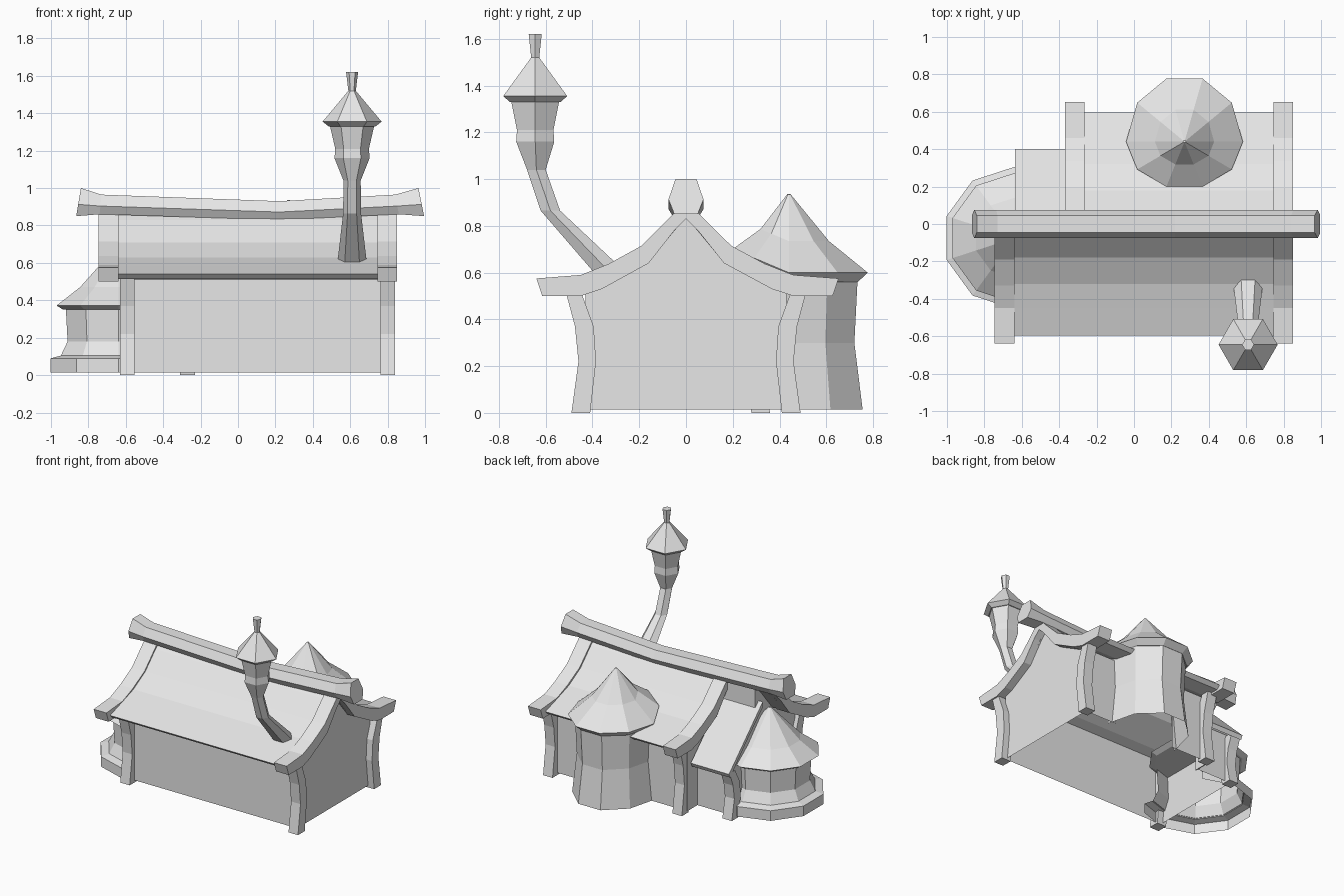
import bpy, bmesh, math
from mathutils import Vector

if "Cube" in bpy.data.objects:
    bpy.data.objects.remove(bpy.data.objects["Cube"])

plaster = bpy.data.materials.new("light_grey")
plaster.use_nodes = True
GREY = (0.8, 0.8, 0.8, 1)
plaster.diffuse_color = GREY
plaster.node_tree.nodes["Principled BSDF"].inputs["Base Color"].default_value = GREY


def loft(name, rings, skip=(), caps=(True, True)):
    """Skin closed rings, leaving out the skipped strips and unwanted caps."""
    bm = bmesh.new()
    loops = [[bm.verts.new(p) for p in ring] for ring in rings]
    n = len(loops[0])
    for a, b in zip(loops, loops[1:]):
        for i in range(n):
            j = (i + 1) % n
            if i not in skip:
                bm.faces.new((a[i], a[j], b[j], b[i]))
    for loop, wanted in ((loops[0], caps[0]), (loops[-1], caps[1])):
        if wanted:
            bm.faces.new(loop)
    bmesh.ops.delete(bm, geom=[v for v in bm.verts if not v.link_faces], context="VERTS")
    bmesh.ops.recalc_face_normals(bm, faces=bm.faces)
    mesh = bpy.data.meshes.new(name)
    bm.to_mesh(mesh)
    bm.free()
    mesh.materials.append(plaster)
    bpy.context.collection.objects.link(bpy.data.objects.new(name, mesh))


def extrude_x(name, profile, x0, x1, **options):
    """Extrude a (y, z) outline along x."""
    loft(name, [[(x, y, z) for y, z in profile] for x in (x0, x1)], **options)


def wall_shell(name, profile, x0, x1, caps):
    """Wall and ceiling shell, open underneath and along the centre line."""
    n = len(profile)
    extrude_x(name, profile, x0, x1, skip=(n - 2, n - 1), caps=caps)


def flip(points):
    return [(-y, z) for y, z in points]


def turned(name, sides, rings, start=0.0, sx=1.0, front=1.0, lift=0.0, **options):
    """Faceted tower from (x, y, z, radius) rings; the -y half can be squashed and raised."""
    out = []
    for x, y, z, r in rings:
        ring = []
        for i in range(sides):
            a = start + math.tau * i / sides
            s = r * math.sin(a)
            back = s > -1e-6
            ring.append((x + r * sx * math.cos(a), y + s * (1 if back else front),
                         z - (0 if back else s * lift)))
        out.append(ring)
    loft(name, out, **options)


# House walls, open below and opening into the large tower
wall_half = [(.43, .015), (.43, .51), (.36, .535), (.16, .645), (.05, .785), (0, .835), (0, .015)]
wall_shell("front_walls", flip(wall_half), -.6, .79, (True, True))
wall_shell("back_wall_left", wall_half, .52, .79, (False, True))
wall_shell("back_wall_right", wall_half, -.31, .02, (False, False))
annex = [(.31, .015), (.31, .38), (.04, .68), (.04, .85), (0, .85), (0, .015)]
wall_shell("annex_walls", annex, -.6, -.31, (True, False))
step_wall = [(.29, .015)] + wall_half[:-1] + [(0, .715), (.2, .525), (.29, .43)]
extrude_x("annex_step_wall", step_wall, -.312, -.305)

# Curved roof sheets
roof_top = [(0, .88), (.06, .83), (.18, .71), (.32, .63), (.45, .587), (.597, .54)]
roof_under = [(.57, .515), (.45, .515), (.34, .555), (.16, .645), (.04, .79), (0, .835)]
roof_half = roof_top + roof_under
extrude_x("front_roof", flip(roof_half), -.7, .8)
extrude_x("back_roof", roof_half, -.32, .8)
extrude_x("annex_roof", [(0, .755), (.2, .56), (.4, .365), (.385, .335), (.2, .525), (0, .715)],
          -.635, -.32)

# Thick gable boards
board_top = [(0, .91), (.07, .835), (.19, .715), (.33, .638), (.45, .59), (.64, .575)]
board_under = [(.615, .5), (.45, .5), (.36, .53), (.16, .64), (.05, .78), (0, .83)]
board_front = flip(board_top + board_under)
board_back = [(y * 1.02, z) for y, z in board_top + board_under]
extrude_x("left_gable_board_front", board_front, .745, .85)
extrude_x("left_gable_board_back", board_back, .745, .85)
extrude_x("right_gable_board_front", board_front, -.745, -.64)
extrude_x("middle_gable_board_back", board_back, -.37, -.265)

# Bowed corner posts
post = [(.41, 0), (.385, .22), (.395, .37), (.45, .52), (.515, .52),
        (.475, .37), (.46, .22), (.49, 0)]
short_post = [(y - .13, z * .7) for y, z in post]
for name, x, outline in (("front_post_left", .8, flip(post)),
                         ("front_post_right", -.592, flip(post)),
                         ("back_post_left", .8, post),
                         ("back_post_middle", -.27, post),
                         ("annex_post", -.592, short_post)):
    extrude_x(name, outline, x - .039, x + .039)

# Sagging six-sided ridge beam with upturned ends
stations = [(-.84, 1, -.865, .85), (-.73, .965, -.74, .86), (.22, .93, .22, .83),
            (.84, .965, .86, .86), (.965, 1, .995, .85)]
rings = []
side = Vector((0, 1, 0))
for xt, zt, xb, zb in stations:
    top, low = Vector((xt, 0, zt)), Vector((xb, 0, zb))
    mid = low.lerp(top, .42)
    rings.append([top - side * .045, top + side * .045, mid + side * .075,
                  low + side * .05, low - side * .05, mid - side * .075])
loft("ridge_beam", rings)

# Large round tower at the back, its roof riding up over the house roof
bx = .27
turned("large_tower_walls", 10, [(bx, .395, z, r) for z, r in
       ((.015, .379), (.3, .342), (.58, .357))], sx=.78,
       skip=range(5, 10), caps=(False, False))
turned("large_tower_roof", 10, [(bx, .44, z, r) for z, r in
       ((.56, .31), (.6, .355), (.735, .18), (.935, .008))], sx=.88, front=.71, lift=.3)

# Small round tower at the right end
tx, ty = -.64, -.075
half_step = math.pi / 10
for name, profile in (("small_tower_base", ((.015, .38), (.09, .38), (.105, .32))),
                      ("small_tower_walls", ((.1, .325), (.18, .285), (.36, .295)))):
    turned(name, 10, [(tx, ty, z, r) for z, r in profile], start=half_step,
           skip=(0, 8, 9), caps=(False, False))
turned("small_tower_roof", 10, [(tx, ty, z, r) for z, r in
       ((.35, .31), (.372, .347), (.47, .215), (.69, .008))], start=half_step)

# Bent chimney with a lantern-like top
cx, cy = .61, -.645
turned("chimney_pipe", 6, [(cx, -.315, .59, .08), (cx, -.58, .865, .048), (cx, -.64, 1.04, .046),
                           (cx, cy, 1.16, .094), (cx, cy, 1.21, .09), (cx, cy, 1.34, .12)])
turned("chimney_cap", 6, [(cx, cy, z, r) for z, r in
       ((1.33, .125), (1.355, .158), (1.52, .02), (1.62, .032))])
